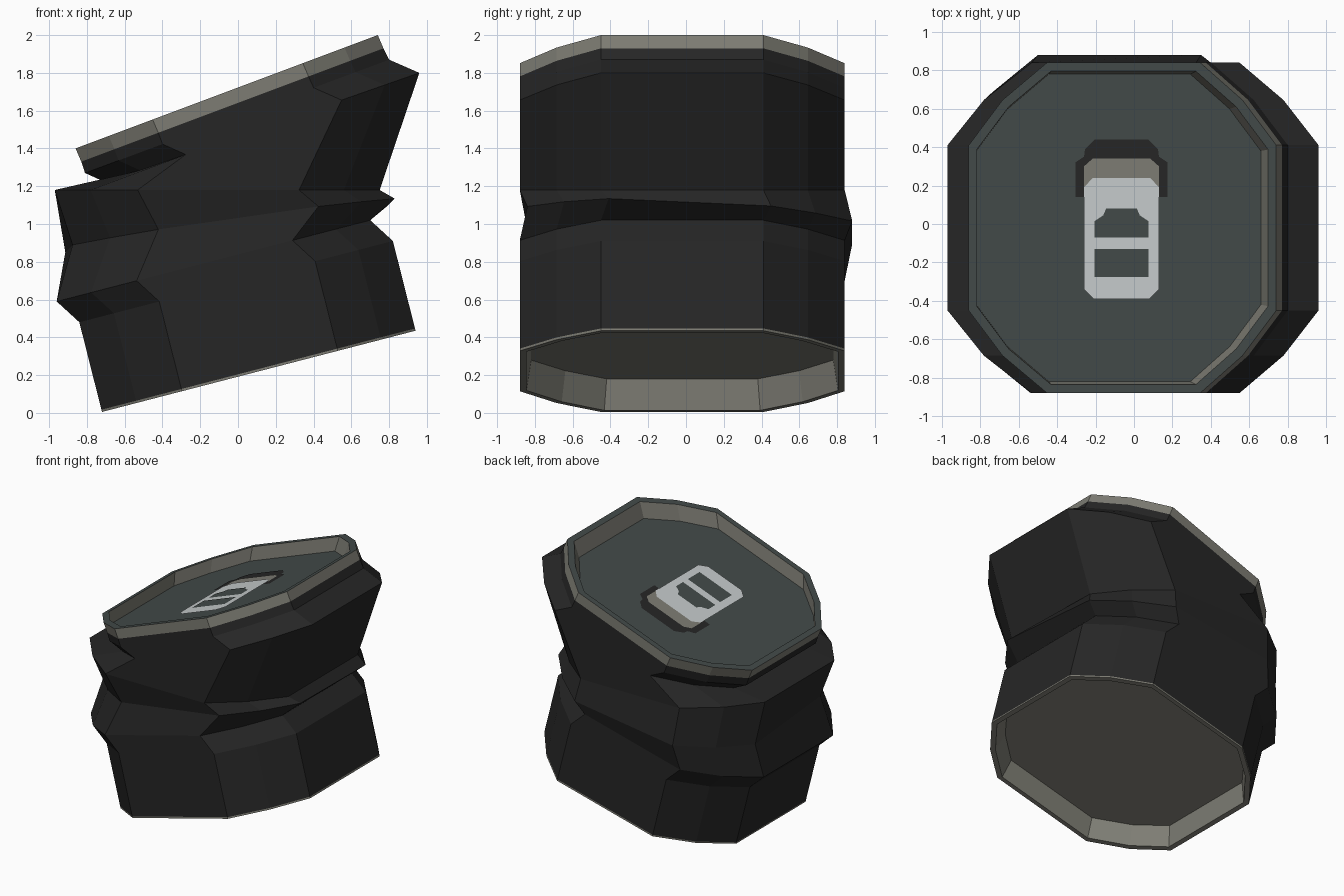
import bpy

if "Cube" in bpy.data.objects:
    bpy.data.objects.remove(bpy.data.objects["Cube"])


def material(name, rgb):
    m = bpy.data.materials.new(name)
    m.diffuse_color = (*rgb, 1)
    m.use_nodes = True
    m.node_tree.nodes["Principled BSDF"].inputs["Base Color"].default_value = m.diffuse_color
    return m


BLACK = material("black_paint", (0.019, 0.019, 0.019))
GREY = material("warm_grey_metal", (0.205, 0.202, 0.172))
LID = material("dark_lid_metal", (0.055, 0.068, 0.066))
SILVER = material("silver_tab", (0.56, 0.59, 0.597))

Y0 = -0.02  # middle of the can in depth
# half of the twelve-sided section: position across the ring, half depth
SECTION = [(0, 0.43), (0.11, 0.665), (0.255, 0.86),
           (0.752, 0.86), (0.89, 0.665), (1, 0.43)]


def ring(left, right, inset=0.0, twist=0.0, dy=0.0):
    """Tilted twelve-sided ring between its left and right (x, z) ends."""
    (x0, z0), (x1, z1) = left, right
    length = ((x1 - x0) ** 2 + (z1 - z0) ** 2) ** 0.5
    k = inset / length
    scale = (0.86 - inset) / 0.86

    def point(t, y):
        t = k + t * (1 - 2 * k)
        y *= scale
        return (x0 + t * (x1 - x0) - twist * y, Y0 + y + dy,
                z0 + t * (z1 - z0) - twist * y)

    return ([point(t, -h) for t, h in SECTION] +
            [point(t, h) for t, h in reversed(SECTION)])


def loft(name, rings, mat, cap_start=False, cap_end=False):
    n = len(rings[0])
    verts = [p for r in rings for p in r]
    faces = []
    for j in range(len(rings) - 1):
        a, b = j * n, (j + 1) * n
        for i in range(n):
            k = (i + 1) % n
            faces.append((a + i, a + k, b + k, b + i))
    if cap_start:
        faces.append(tuple(reversed(range(n))))
    if cap_end:
        faces.append(tuple(range(len(verts) - n, len(verts))))
    return add(name, verts, faces, mat)


def add(name, verts, faces, mat):
    me = bpy.data.meshes.new(name)
    me.from_pydata(verts, [], faces)
    me.materials.append(mat)
    ob = bpy.data.objects.new(name, me)
    bpy.context.collection.objects.link(ob)
    return ob


# crumpled body: left and right (x, z) of each crease
bottom = ((-0.72, 0.005), (0.94, 0.435))
base = ((-0.723, 0.017), (0.937, 0.447))
neck = ((-0.83, 1.33), (0.77, 1.93))
top = ((-0.86, 1.40), (0.74, 2.0))
loft("can_body", [
    ring(*base),
    ring((-0.84, 0.48), (0.82, 0.91)),
    ring((-0.96, 0.59), (0.70, 1.02)),
    ring((-0.895, 0.87), (0.81, 1.115), twist=0.045, dy=0.04),
    ring((-0.97, 1.18), (0.75, 1.18)),
    ring((-0.70, 1.22), (0.96, 1.80)),
    ring((-0.81, 1.27), (0.80, 1.87)),
    ring(*neck),
], BLACK)

# bottom rim with its recessed base
loft("bottom_rim", [
    ring((-0.74, 0.165), (0.88, 0.585), 0.06),
    ring(*bottom, 0.035),
    ring(*bottom),
    ring(*base),
], GREY, cap_start=True)

# top rim band, lip, inner wall and sunken lid
floor = ((-0.82, 1.31), (0.66, 1.865))
lip_inner = ring(*top, 0.045)
floor_ring = [(x, Y0 + (y - Y0) * 0.93, z) for x, y, z in ring(*floor)]
loft("top_rim", [ring(*neck), ring(*top)], GREY)
loft("top_lip", [ring(*top), lip_inner], LID)
loft("inner_wall", [lip_inner, floor_ring], GREY)
add("lid", floor_ring, [tuple(range(12))], LID)


def plate(name, half, layer, mat):
    """Thin marking on the lid, mirrored about its centre line."""
    cx = -0.065
    pts = [(cx + w, y) for w, y in half] + [(cx - w, y) for w, y in reversed(half)]
    slope = (floor[1][1] - floor[0][1]) / (floor[1][0] - floor[0][0])
    verts = [(x, y, floor[0][1] + (x - floor[0][0]) * slope + 0.003 * layer)
             for x, y in pts]
    add(name, verts, [tuple(range(len(verts)))], mat)


# drinking opening, tab hinge, pull tab and its two holes
plate("opening", [(0.24, 0.14), (0.24, 0.32), (0.195, 0.35), (0.19, 0.39),
                  (0.14, 0.44)], 1, BLACK)
plate("tab_hinge", [(0.195, 0.19), (0.195, 0.30), (0.15, 0.34)], 2, GREY)
plate("pull_tab", [(0.145, -0.39), (0.195, -0.34), (0.195, 0.19),
                   (0.15, 0.24)], 3, SILVER)
plate("tab_hole_front", [(0.14, -0.275), (0.14, -0.13)], 4, LID)
plate("tab_hole_back", [(0.14, -0.07), (0.14, 0.015), (0.095, 0.045),
                        (0.08, 0.08)], 4, LID)
